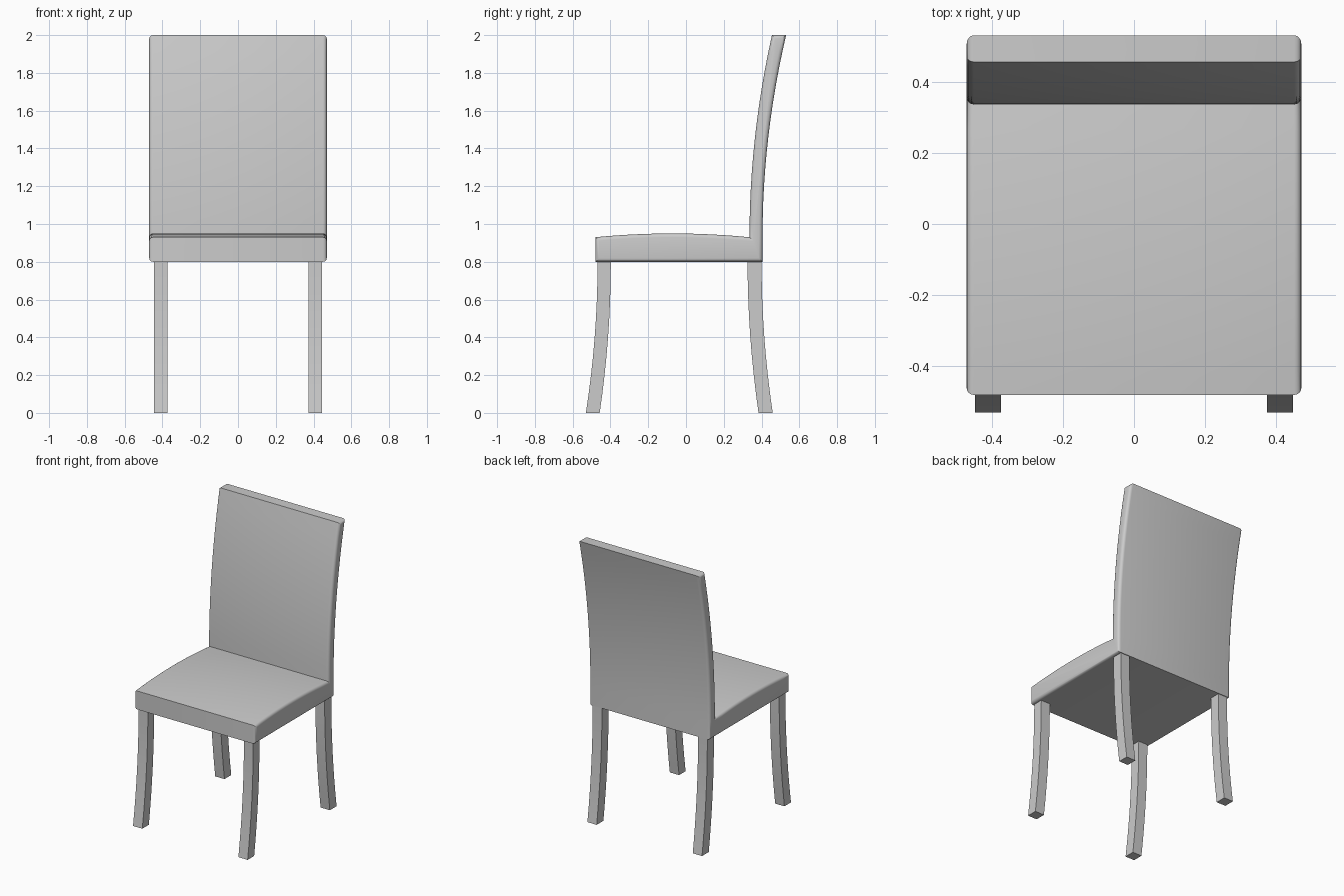
import bpy, bmesh

if "Cube" in bpy.data.objects:
    bpy.data.objects.remove(bpy.data.objects["Cube"])


def extrude_profile(name, pts, x0, x1, round_sides=0.0):
    """Extrude a (y, z) outline along x, optionally rounding the side rims."""
    bm = bmesh.new()
    face = bm.faces.new([bm.verts.new((x0, y, z)) for y, z in pts])
    ext = bmesh.ops.extrude_face_region(bm, geom=[face], use_keep_orig=True)
    for v in ext["geom"]:
        if isinstance(v, bmesh.types.BMVert):
            v.co.x = x1
    bmesh.ops.recalc_face_normals(bm, faces=bm.faces)
    if round_sides:
        rims = [e for e in bm.edges if abs(e.verts[0].co.x - e.verts[1].co.x) < 1e-6]
        bmesh.ops.bevel(bm, geom=rims, offset=round_sides, segments=4,
                        profile=0.5, affect='EDGES', clamp_overlap=False)
    bmesh.ops.recalc_face_normals(bm, faces=bm.faces)
    mesh = bpy.data.meshes.new(name)
    bm.to_mesh(mesh)
    bm.free()
    obj = bpy.data.objects.new(name, mesh)
    bpy.context.collection.objects.link(obj)
    bpy.ops.object.select_all(action='DESELECT')
    obj.select_set(True)
    bpy.context.view_layer.objects.active = obj
    bpy.ops.object.shade_smooth_by_angle(angle=0.6)
    return obj


def bend(y0, y1, z0, z1, n):
    """Points that start vertical at (y0, z0) and lean over to (y1, z1)."""
    return [(y0 + (y1 - y0) * (i / n) ** 2, z0 + (z1 - z0) * i / n) for i in range(n + 1)]


# Upholstered seat and curved back as one L-shaped side profile
N = 12
crown = [(-0.48 + 0.816 * i / N, 0.93 + 0.02 * (1 - (2 * i / N - 1) ** 2)) for i in range(N)]
back_front = bend(0.336, 0.455, 0.93, 2.0, N)
back_rear = bend(0.405, 0.53, 0.93, 2.0, N)[::-1]
outline = [(-0.48, 0.80)] + crown + back_front + back_rear + [(0.405, 0.80)]
extrude_profile("seat_and_back", outline, -0.47, 0.47, round_sides=0.02)

# Square legs, curving outwards towards the floor
legs = {"front_leg": (-0.468, -0.398, -0.53, -0.457),
        "back_leg": (0.326, 0.40, 0.384, 0.459)}
for name, (a_top, b_top, a_foot, b_foot) in legs.items():
    leg_outline = bend(a_top, a_foot, 0.80, 0.0, 8) + bend(b_top, b_foot, 0.80, 0.0, 8)[::-1]
    for side, x in (("left", -0.41), ("right", 0.41)):
        extrude_profile(f"{name}_{side}", leg_outline, x - 0.036, x + 0.036)
